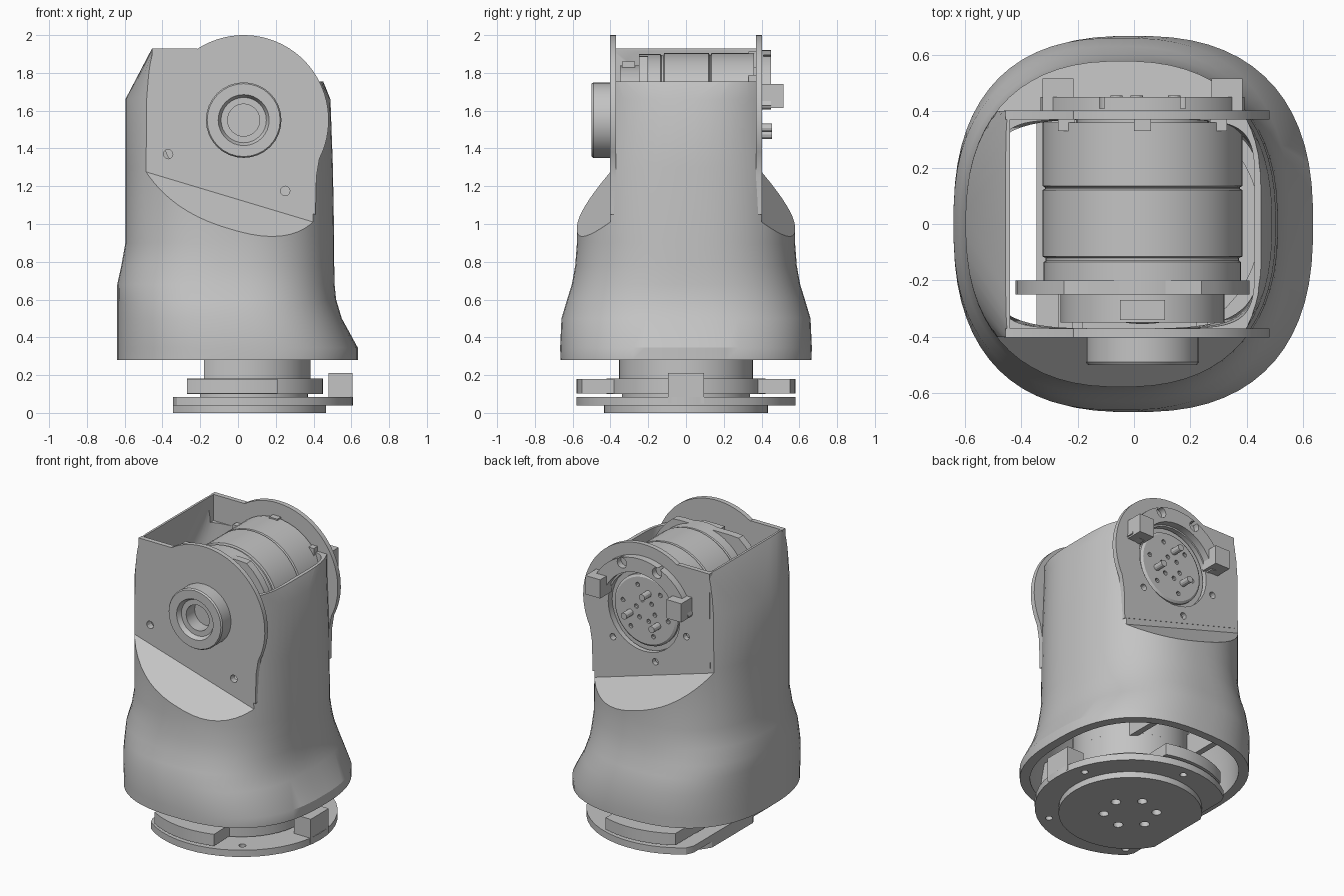
import bpy, bmesh
from math import cos, sin, pi, radians

if "Cube" in bpy.data.objects:
    bpy.data.objects.remove(bpy.data.objects["Cube"])

grey = bpy.data.materials.new("plain_grey")
grey.use_nodes = True
grey.diffuse_color = (0.55, 0.55, 0.55, 1)
grey.node_tree.nodes["Principled BSDF"].inputs["Base Color"].default_value = (0.55, 0.55, 0.55, 1)

CX, CZ = 0.03, 1.55      # joint axis
TAU = 2 * pi


def loft(name, rings):
    """Skin a list of equal-length point rings, cap both ends, face outward."""
    bm = bmesh.new()
    loops = [[bm.verts.new(p) for p in ring] for ring in rings]
    n = len(loops[0])
    for a, b in zip(loops, loops[1:]):
        for i in range(n):
            j = (i + 1) % n
            bm.faces.new((a[i], a[j], b[j], b[i]))
    bm.faces.new(loops[0][::-1])
    bm.faces.new(loops[-1])
    if bm.calc_volume(signed=True) < 0:
        bmesh.ops.reverse_faces(bm, faces=bm.faces[:])
    mesh = bpy.data.meshes.new(name)
    bm.to_mesh(mesh)
    bm.free()
    mesh.materials.append(grey)
    ob = bpy.data.objects.new(name, mesh)
    bpy.context.collection.objects.link(ob)
    return ob


def place(pts, t, axis):
    return [(a, t, b) if axis == 'y' else (a, b, t) for a, b in pts]


def prism(name, pts, lo, hi, axis):
    return loft(name, [place(pts, lo, axis), place(pts, hi, axis)])


def circle(cx, cy, r, n=40):
    return [(cx + r * cos(TAU * i / n), cy + r * sin(TAU * i / n)) for i in range(n)]


def lathe(name, profile, axis, cx, cy, n=40):
    return loft(name, [place(circle(cx, cy, r, n), t, axis) for r, t in profile])


def box(name, x0, x1, y0, y1, z0, z1):
    return prism(name, [(x0, y0), (x1, y0), (x1, y1), (x0, y1)], z0, z1, 'z')


def volume(mesh):
    bm = bmesh.new()
    bm.from_mesh(mesh)
    v = bm.calc_volume(signed=True)
    bm.free()
    return v


def cut(ob, cutters):
    """Subtract each cutter, taking the first solver that removes a sane volume."""
    for c in cutters:
        before, most = volume(ob.data), volume(c.data) * 1.02
        for solver in ('MANIFOLD', 'EXACT', 'FLOAT'):
            m = ob.modifiers.new("cut", 'BOOLEAN')
            m.operation, m.solver, m.object = 'DIFFERENCE', solver, c
            dg = bpy.context.evaluated_depsgraph_get()
            mesh = bpy.data.meshes.new_from_object(ob.evaluated_get(dg))
            ob.modifiers.clear()
            if before - most <= volume(mesh) < before and len(mesh.polygons) > 6:
                ob.data = mesh
                break
        bpy.data.objects.remove(c)


def smooth(ob, angle=28):
    bpy.ops.object.select_all(action='DESELECT')
    ob.select_set(True)
    bpy.context.view_layer.objects.active = ob
    bpy.ops.object.shade_smooth_by_angle(angle=radians(angle))


def oval(z, x0, x1, y, n, count=64):
    """Superellipse ring between x0 and x1, half depth y."""
    def p(v):
        return (abs(v) ** (2 / n)) * (1 if v >= 0 else -1)
    angles = [TAU * (i + 0.5) / count for i in range(count)]
    return [((x0 + x1) / 2 + (x1 - x0) / 2 * p(cos(a)), y * p(sin(a)), z) for a in angles]


# Outer shell with cavity
shell = loft("body_shell", [oval(*r) for r in (
    (0.28, -0.64, 0.635, 0.665, 2.5), (0.345, -0.64, 0.635, 0.667, 2.5),
    (0.5, -0.64, 0.55, 0.66, 2.5), (0.6, -0.64, 0.52, 0.63, 2.5),
    (0.68, -0.64, 0.512, 0.605, 2.5), (0.78, -0.618, 0.51, 0.587, 2.4),
    (0.9, -0.597, 0.51, 0.578, 2.4), (1.3, -0.597, 0.503, 0.578, 2.4),
    (1.66, -0.597, 0.49, 0.57, 2.4), (1.93, -0.455, 0.38, 0.5, 8))])
cavity = loft("cavity_cutter", [oval(*r) for r in (
    (0.2, -0.58, 0.575, 0.61, 2.5), (0.34, -0.58, 0.575, 0.61, 2.5),
    (0.5, -0.58, 0.49, 0.6, 2.5), (0.7, -0.57, 0.46, 0.53, 2.5),
    (0.85, -0.54, 0.45, 0.37, 4), (1.62, -0.54, 0.44, 0.37, 5),
    (1.96, -0.425, 0.41, 0.37, 10))])
top_cut = box("top_cutter", -0.44, 0.9, -0.9, 0.9, 1.755, 2.4)


def pocket(s):
    """Flat recess over a tilted ramp, on the front (-1) or back (1)."""
    def section(x):
        z = 1.13 - 0.3 * x
        return [(x, s * 0.4, z), (x, s * 0.4, 2.5), (x, s * 1.2, 2.5), (x, s * 1.2, z - 0.76)]
    return loft("pocket_cutter", [section(-1), section(1)])


def ear_cutters(s):
    """Bore and screw holes of one side face."""
    if s < 0:
        holes = [(CX, CZ, 0.13), (-0.37, 1.37, 0.025), (0.25, 1.175, 0.025)]
    else:
        holes = [(CX, CZ, 0.265)]
        for k in range(6):
            a = TAU * k / 6 + radians(15)
            holes.append((CX + 0.325 * cos(a), CZ + 0.325 * sin(a), 0.022))
    return [prism("hole_cutter", circle(x, z, r, 32 if r > 0.1 else 12), s * 0.3, s * 0.5, 'y')
            for x, z, r in holes]


cut(shell, [cavity, top_cut, pocket(-1), pocket(1)] + ear_cutters(-1) + ear_cutters(1))
smooth(shell)

# Rounded ears holding the joint
arc = [radians(123 - 150 * i / 30) for i in range(31)]
ear = [(-0.46, 1.3), (-0.455, 1.93), (-0.22, 1.93)]
ear += [(CX + 0.45 * cos(a), CZ + 0.45 * sin(a)) for a in arc]
ear += [(0.415, 1.25), (0.41, 1.05)]
for s, name in ((-1, "front_ear"), (1, "back_ear")):
    plate = prism(name, ear, s * 0.37, s * 0.402, 'y')
    cut(plate, ear_cutters(s))
    smooth(plate)

# Front boss with stepped bore
smooth(lathe("front_boss", [(0.2, -0.38), (0.2, -0.49), (0.193, -0.5), (0.135, -0.5), (0.12, -0.47),
                            (0.085, -0.47), (0.085, -0.37)], 'y', CX, CZ, 32))

# Back raised arc and its two stop blocks
sweep = [radians(12 + 156 * i / 24) for i in range(25)]
band = [(CX + 0.37 * cos(a), CZ + 0.37 * sin(a)) for a in sweep]
band += [(CX + 0.275 * cos(a), CZ + 0.275 * sin(a)) for a in reversed(sweep)]
arc_rim = prism("back_arc_rim", band, 0.38, 0.45, 'y')
cut(arc_rim, [prism("hole_cutter", circle(CX + sx * 0.13, CZ + 0.31, 0.035, 14), 0.41, 0.6, 'y')
              for sx in (-1, 1)])
smooth(arc_rim)
for sx, name in ((-1, "right_stop_block"), (1, "left_stop_block")):
    x = CX + sx * 0.3
    box(name, x - 0.055, x + 0.055, 0.39, 0.515, 1.615, 1.74)

# Joint motor: grooved drum
smooth(lathe("joint_motor", [(0.29, -0.35), (0.29, -0.25), (0.35, -0.25), (0.35, -0.135), (0.343, -0.13),
                             (0.343, -0.12), (0.355, -0.115), (0.355, 0.12), (0.346, 0.125),
                             (0.346, 0.13), (0.355, 0.135), (0.355, 0.36), (0.26, 0.36)], 'y', CX, CZ, 48))
mount = [(x, min(z, 1.89)) for x, z in circle(-0.005, CZ, 0.415)]
smooth(prism("motor_mount_plate", mount, -0.25, -0.2, 'y'))
box("motor_connector", -0.05, 0.11, -0.34, -0.27, 1.8, 1.86)
for x in (-0.24, 0.03, 0.3):
    top = CZ + (0.355 ** 2 - (x - CX) ** 2) ** 0.5
    box("motor_lug", x - 0.03, x + 0.03, 0.33, 0.37, top - 0.08, top + 0.008)

# Output face seen through the back opening, with holes and pins
face = lathe("output_face", [(0.235, 0.34), (0.235, 0.375), (0.22, 0.385)], 'y', CX, CZ)
spots = []
for k in range(6):
    a = TAU * k / 6 + radians(10)
    for r in (0.07, 0.17):
        spots.append((CX + r * cos(a), CZ + r * sin(a)))
cut(face, [prism("hole_cutter", circle(x, z, 0.015, 10), 0.36, 0.5, 'y') for x, z in spots])
smooth(face)
for deg in (100, 220, 340):
    a = radians(deg)
    smooth(lathe("output_pin", [(0.022, 0.37), (0.022, 0.455)], 'y',
                 CX + 0.12 * cos(a), CZ + 0.12 * sin(a), 12))


# Base discs, trimmed on the right side
def trimmed(r, x0, x1):
    return [(min(max(x, x0), x1), y) for x, y in circle(CX, 0, r, 48)]


def ring_holes(count, r, size, lo, hi):
    return [prism("hole_cutter", circle(CX + r * cos(TAU * k / count + 0.3),
                                        r * sin(TAU * k / count + 0.3), size, 14), lo, hi, 'z')
            for k in range(count)]


foot = prism("foot_disc", trimmed(0.435, -0.345, 1), 0, 0.06, 'z')
cut(foot, ring_holes(6, 0.16, 0.03, -0.1, 0.04))
smooth(foot)
flange = prism("lower_flange", trimmed(0.58, -0.345, 1), 0.04, 0.085, 'z')
cut(flange, ring_holes(5, 0.51, 0.022, -0.1, 0.2))
smooth(flange)
smooth(prism("spacer", trimmed(0.34, -0.2, 1), 0.08, 0.11, 'z'))
smooth(prism("upper_flange", trimmed(0.42, -0.27, 1), 0.1, 0.182, 'z'))
smooth(prism("neck", trimmed(0.355, -0.18, 1), 0.17, 0.36, 'z'))
smooth(lathe("base_motor", [(0.34, 0.34), (0.355, 0.36), (0.355, 0.8), (0.33, 0.83)], 'z', CX, 0))
box("base_stop_block", 0.48, 0.605, -0.095, 0.095, 0.05, 0.212)

# Arc lugs on the upper flange and ribs linking the base motor to the shell
lug_arc = [radians(72 + 49 * i / 12) for i in range(13)]
for s, side in ((-1, "front"), (1, "back")):
    lug = [(CX + 0.58 * cos(a), s * 0.58 * sin(a)) for a in lug_arc]
    smooth(prism(side + "_flange_lug", lug + [(-0.27, s * 0.25), (0.2, s * 0.25)], 0.102, 0.18, 'z'))
    for x in (-0.2, 0.24):
        y0, y1 = sorted((s * 0.25, s * 0.6))
        box("inner_rib", x - 0.02, x + 0.02, y0, y1, 0.34, 0.5)
